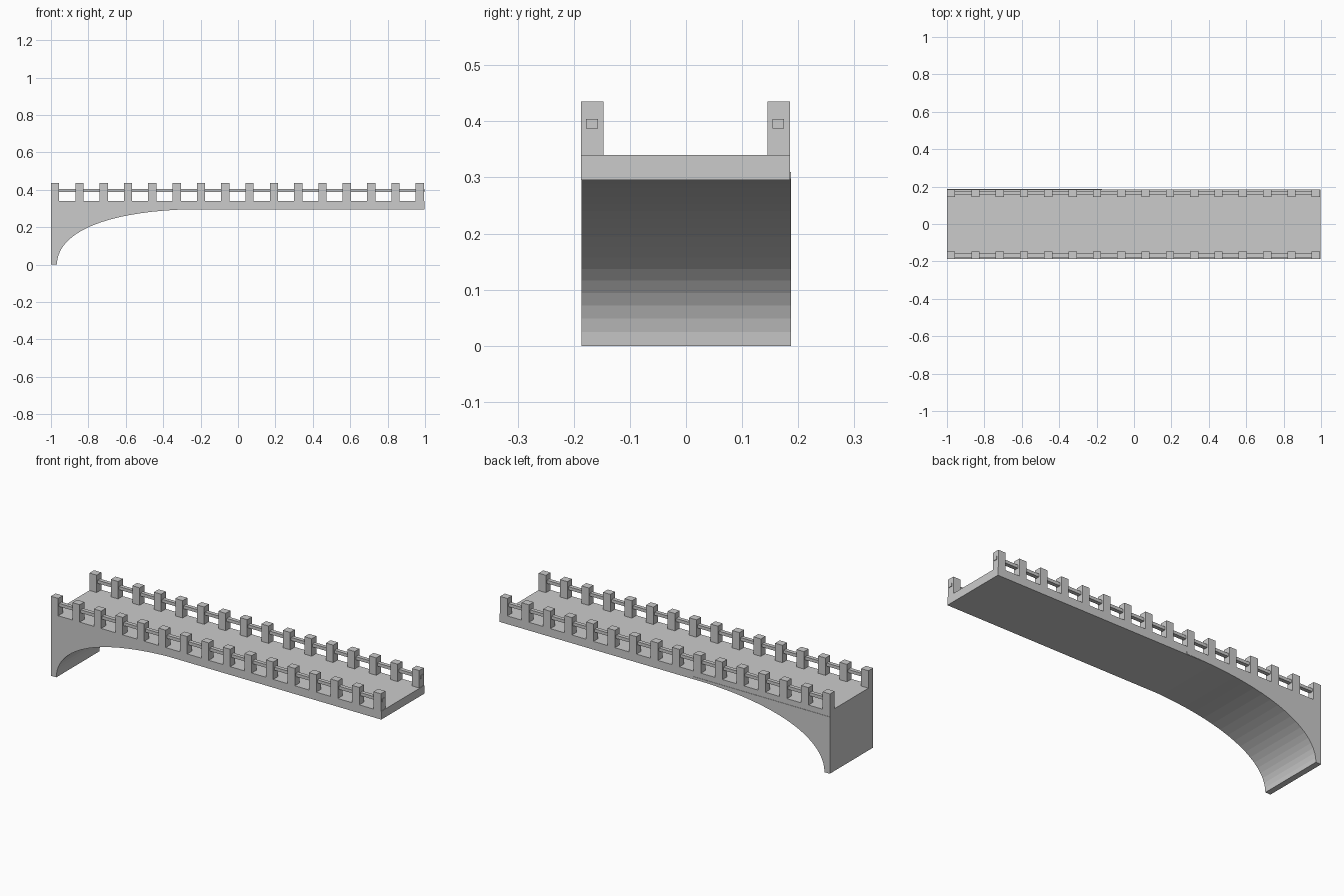
import bpy, bmesh

if "Cube" in bpy.data.objects:
    bpy.data.objects.remove(bpy.data.objects["Cube"])


def box(bm, x0, x1, y0, y1, z0, z1):
    vs = bmesh.ops.create_cube(bm, size=1)["verts"]
    for v in vs:
        v.co = ((x0 + x1) / 2 + v.co.x * (x1 - x0),
                (y0 + y1) / 2 + v.co.y * (y1 - y0),
                (z0 + z1) / 2 + v.co.z * (z1 - z0))


def finish(bm, name):
    bmesh.ops.recalc_face_normals(bm, faces=bm.faces)
    me = bpy.data.meshes.new(name)
    bm.to_mesh(me)
    bm.free()
    ob = bpy.data.objects.new(name, me)
    bpy.context.collection.objects.link(ob)
    return ob


# Flat road deck
bm = bmesh.new()
box(bm, -1, 0.997, -0.187, 0.185, 0.295, 0.34)
finish(bm, "deck")

# Abutment with a half arch, extruded across the width
P = [(-0.968, 0), (-0.968, 0.165), (-0.72, 0.297), (-0.17, 0.297)]
N = 20
profile = [(-1, 0.31), (-1, 0)]
for i in range(N + 1):
    t = i / N
    w = ((1 - t) ** 3, 3 * t * (1 - t) ** 2, 3 * t * t * (1 - t), t ** 3)
    profile.append(tuple(sum(a * p[k] for a, p in zip(w, P)) for k in (0, 1)))
profile.append((-0.17, 0.31))
bm = bmesh.new()
face = bm.faces.new([bm.verts.new((x, -0.186, z)) for x, z in profile])
ext = bmesh.ops.extrude_face_region(bm, geom=[face])["geom"]
bmesh.ops.translate(bm, vec=(0, 0.373, 0),
                    verts=[g for g in ext if isinstance(g, bmesh.types.BMVert)])
finish(bm, "arch_abutment")

# Parapets: a row of square posts joined by a thin rail on each side
for side, y0 in (("front", -0.187), ("back", 0.145)):
    bm = bmesh.new()
    for i in range(16):
        x = -0.978 + i * 0.13
        box(bm, x - 0.022, x + 0.022, y0, y0 + 0.04, 0.335, 0.435)
    finish(bm, side + "_posts")
    bm = bmesh.new()
    box(bm, -0.999, 0.997, y0 + 0.009, y0 + 0.03, 0.387, 0.404)
    finish(bm, side + "_rail")
